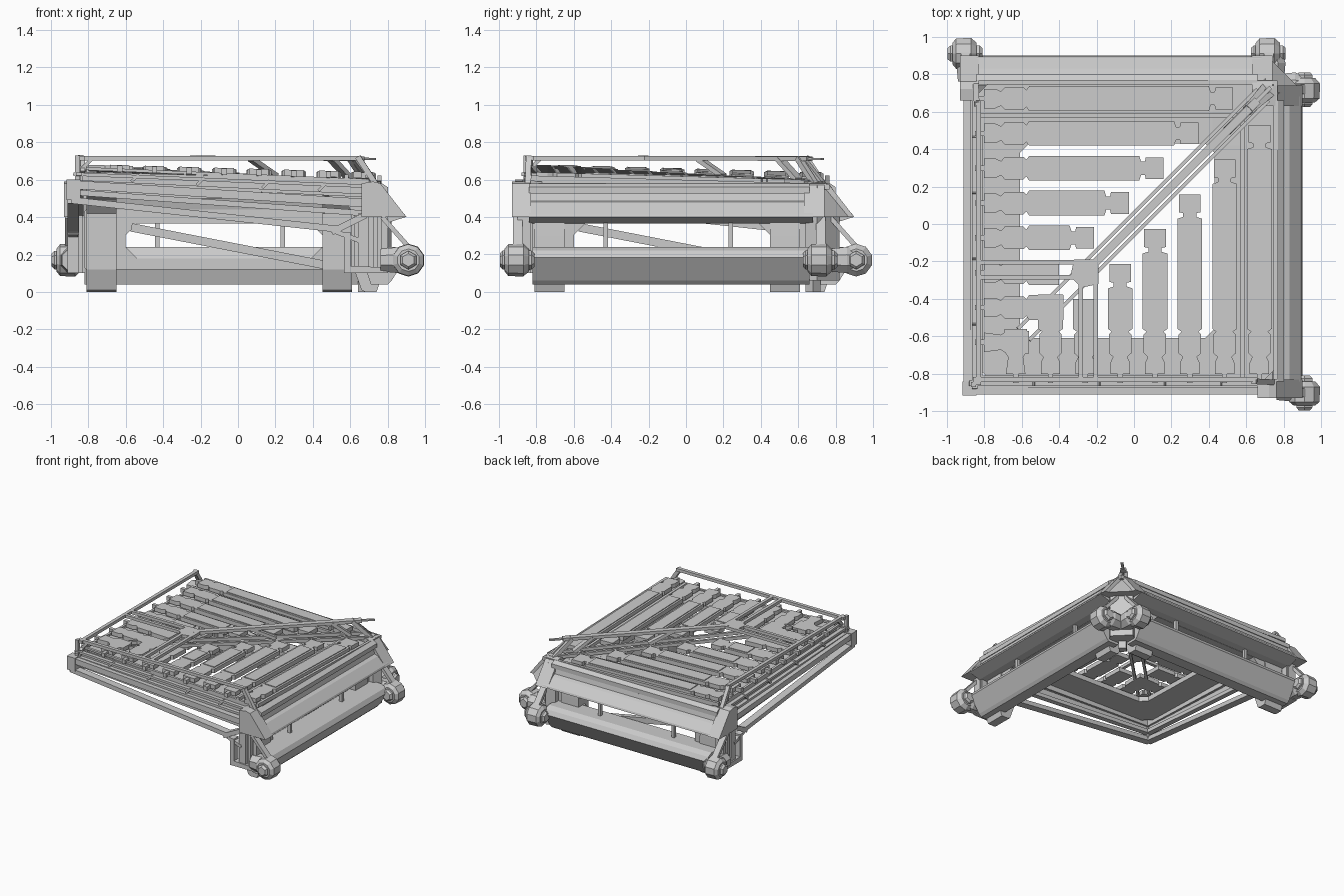
import bpy, bmesh
from math import pi, cos, sin
from mathutils import Vector

AX = {'x': lambda u, v, t: (t, u, v), 'y': lambda u, v, t: (u, t, v), 'z': lambda u, v, t: (u, v, t)}


def roof_z(x, y):
    return 0.63 - 0.028 * (x + y)


def make(name, verts, faces, mirror=True):
    # builds the part, and its twin reflected across the x = y diagonal
    for twin in ((False, True) if mirror else (False,)):
        bm = bmesh.new()
        vs = [bm.verts.new((v[1], v[0], v[2]) if twin else v) for v in verts]
        for f in faces:
            bm.faces.new([vs[i] for i in f])
        bmesh.ops.recalc_face_normals(bm, faces=bm.faces)
        label = name + ("_twin" if twin else "")
        me = bpy.data.meshes.new(label)
        bm.to_mesh(me)
        bm.free()
        bpy.context.collection.objects.link(bpy.data.objects.new(label, me))


def loft(name, a, b, mirror=True):
    n = len(a)
    faces = [tuple(range(n)), tuple(range(n, 2 * n))]
    faces += [(i, (i + 1) % n, n + (i + 1) % n, n + i) for i in range(n)]
    make(name, list(a) + list(b), faces, mirror)


def prism(name, pts, axis, t0, t1, mirror=True):
    f = AX[axis]
    loft(name, [f(u, v, t0) for u, v in pts], [f(u, v, t1) for u, v in pts], mirror)


def box(name, x0, x1, y0, y1, z0, z1, mirror=True):
    prism(name, [(x0, y0), (x1, y0), (x1, y1), (x0, y1)], 'z', z0, z1, mirror)


def bar(name, p, q, w, h, mirror=True):
    p, q = Vector(p), Vector(q)
    d = (q - p).normalized()
    side = d.cross(Vector((0, 0, 1))).normalized()
    up = side.cross(d)
    off = [side * sx * w / 2 + up * sz * h / 2 for sx, sz in ((-1, -1), (1, -1), (1, 1), (-1, 1))]
    loft(name, [p + o for o in off], [q + o for o in off], mirror)


def slab(name, pts, low, high, mirror=True):
    # plan outline laid on the sloping roof
    loft(name, [(x, y, roof_z(x, y) + low) for x, y in pts],
         [(x, y, roof_z(x, y) + high) for x, y in pts], mirror)


def octagon(a0, a1, b0, b1, c):
    return [(a0 + c, b0), (a1 - c, b0), (a1, b0 + c), (a1, b1 - c),
            (a1 - c, b1), (a0 + c, b1), (a0, b1 - c), (a0, b0 + c)]


def ring(name, outer, inner, f, g, mirror=True):
    # plate with a hole; f and g map plan points to its two faces
    n = len(outer)
    verts = [m(*p) for m in (f, g) for loop in (outer, inner) for p in loop]
    faces = []
    for i in range(n):
        j = (i + 1) % n
        for a, b in ((0, n), (2 * n, 3 * n), (0, 2 * n), (n, 3 * n)):
            faces.append((a + i, a + j, b + j, b + i))
    make(name, verts, faces, mirror)


def disc(name, c, axis, stations, n):
    # turned part: stations are (offset along axis, radius)
    verts = []
    for t, r in stations:
        for k in range(n):
            a = 2 * pi * (k + 0.5) / n
            verts.append(tuple(Vector(c) + Vector(AX[axis](r * cos(a), r * sin(a), t))))
    faces = [tuple(range(n)), tuple(range(len(verts) - n, len(verts)))]
    for s in range(len(stations) - 1):
        for k in range(n):
            l = (k + 1) % n
            faces.append((s * n + k, s * n + l, s * n + n + l, s * n + n + k))
    make(name, verts, faces)


# --- outer wall ---
prism("lower_wall_beam", [(0.71, 0.04), (0.8, 0.04), (0.82, 0.06), (0.9, 0.185), (0.88, 0.22), (0.84, 0.24), (0.7, 0.24), (0.67, 0.16)],
      'y', -0.82, 0.66)
prism("upper_wall_beam", [(0.7, 0.365), (0.8, 0.37), (0.895, 0.4), (0.89, 0.415), (0.83, 0.475), (0.8, 0.485), (0.79, 0.53), (0.74, 0.55), (0.66, 0.5)],
      'y', -0.84, 0.68)
prism("wall_crown_rail", [(0.75, 0.54), (0.8, 0.525), (0.8, 0.56), (0.77, 0.58), (0.75, 0.58)], 'y', -0.84, 0.66)
ring("wall_window_panel", octagon(-0.82, 0.68, 0.12, 0.44, 0.01), octagon(-0.6, 0.45, 0.18, 0.365, 0.06),
     lambda u, v: (0.67, u, v), lambda u, v: (0.74, u, v))
for y in (-0.43, 0.24):
    box("window_bar", 0.76, 0.785, y - 0.012, y + 0.012, 0.23, 0.38)
bar("inner_sloping_bar", (0.67, -0.57, 0.345), (0.67, 0.46, 0.145), 0.04, 0.045)

# --- inner ribs with feet ---
rib = [(0.62, 0.12), (0.66, 0.01), (0.68, 0), (0.74, 0), (0.76, 0.06), (0.75, 0.3), (0.74, 0.48), (0.66, 0.56),
       (0.42, 0.57), (0.42, 0.53), (0.56, 0.49), (0.62, 0.42)]
for y0, y1 in ((-0.81, -0.65), (0.45, 0.61)):
    prism("wall_rib", rib, 'y', y0, y1)

# --- back corner column ---
prism("corner_column", [(0.64, 0.7), (0.64, 0.78), (0.7, 0.82), (0.82, 0.7), (0.78, 0.64), (0.7, 0.64)],
      'z', 0.06, 0.42, False)
prism("corner_foot", [(0.64, 0.68), (0.68, 0.72), (0.72, 0.68), (0.68, 0.64)], 'z', 0.0, 0.1, False)
loft("corner_hip", [(0.64, 0.74, 0.4), (0.66, 0.89, 0.4), (0.72, 0.89, 0.4), (0.89, 0.72, 0.4), (0.89, 0.66, 0.4), (0.74, 0.64, 0.4)],
     [(0.64, 0.7, 0.57), (0.66, 0.76, 0.57), (0.7, 0.77, 0.57), (0.77, 0.7, 0.57), (0.76, 0.66, 0.57), (0.7, 0.64, 0.57)], False)

# --- end blocks, posts and joints of each wall ---
wedge = [(0.66, 0.4), (0.9, 0.4), (0.76, 0.58), (0.72, 0.59), (0.66, 0.58)]
prism("end_block", wedge, 'y', -0.93, -0.83)
prism("end_block_rear", wedge, 'y', 0.63, 0.74)
for x0, x1 in ((0.64, 0.7), (0.72, 0.745), (0.765, 0.8)):
    box("end_post", x0, x1, -0.9, -0.83, 0.1, 0.42)
box("post_backing", 0.68, 0.79, -0.86, -0.82, 0.1, 0.42)
prism("post_bracket", [(0.565, 0.1), (0.8, 0.1), (0.8, 0.13), (0.6, 0.14), (0.6, 0.32), (0.565, 0.32)], 'y', -0.91, -0.85)
bar("bracket_brace", (0.5, -0.88, 0.32), (0.68, -0.88, 0.41), 0.06, 0.035)
bar("bracket_strut", (0.5, -0.88, 0.33), (0.66, -0.88, 0.27), 0.05, 0.025)
for y in (-0.9, 0.72):
    bar("joint_strut", (0.77, y, 0.4), (0.93, y, 0.22), 0.05, 0.025)
    c = (0.91, y, 0.17)
    disc("joint_drum", c, 'y', [(-0.07, 0.06), (-0.05, 0.085), (0.03, 0.088), (0.06, 0.06)], 10)
    disc("joint_nut", c, 'y', [(-0.095, 0.035), (-0.08, 0.05), (0.075, 0.05), (0.09, 0.035)], 6)
    disc("joint_arm", (0.84, y + 0.02, 0.17), 'x', [(-0.08, 0.065), (0.02, 0.075), (0.06, 0.06)], 8)

# --- sloping open-side frame ---
bar("side_upper_beam", (-0.91, -0.88, 0.575), (0.68, -0.88, 0.475), 0.06, 0.045)
bar("side_lower_beam", (-0.89, -0.88, 0.49), (0.54, -0.88, 0.335), 0.06, 0.035)
bar("side_inner_beam", (-0.85, -0.845, 0.53), (0.68, -0.845, 0.42), 0.04, 0.03)
box("front_left_corner", -0.915, -0.84, -0.915, -0.84, 0.49, 0.6, False)
bar("side_panel_top", (-0.88, -0.85, 0.63), (0.68, -0.85, 0.565), 0.03, 0.018)
bar("side_panel_base", (-0.88, -0.86, 0.59), (0.68, -0.86, 0.515), 0.03, 0.018)
bar("side_panel_skin", (-0.86, -0.835, 0.605), (0.68, -0.835, 0.54), 0.012, 0.06)
for x in (-0.55, -0.2, 0.15, 0.45):
    bar("panel_divider", (x - 0.02, -0.85, 0.562 - 0.05 * x), (x + 0.02, -0.85, 0.602 - 0.045 * x), 0.03, 0.015)

# --- ceiling plate with square opening ---
ring("ceiling_plate", octagon(-0.83, 0.76, -0.83, 0.76, 0.06), octagon(-0.61, 0.43, -0.61, 0.43, 0.05),
     lambda x, y: (x, y, roof_z(x, y) - 0.075), lambda x, y: (x, y, roof_z(x, y) - 0.035), False)

# --- roof slats with necked ends ---
for i in range(8):
    c = 0.67 - 0.186 * i
    end = c - 0.14 if i < 6 else c + 0.07
    w = 0.066
    steps = [(-0.8, 0.052), (-0.74, 0.052), (-0.71, 0.038), (-0.69, 0.06), (-0.59, 0.06), (-0.575, 0.045), (-0.56, w)]
    if i < 5:
        steps += [(end - 0.13, w), (end - 0.12, 0.035), (end - 0.1, 0.035), (end - 0.095, 0.058), (end, 0.058)]
    elif i < 7:
        steps += [(end, w)]
    else:
        steps = [(-0.8, 0.052), (-0.71, 0.04), (-0.68, 0.06), (end, 0.06)]
    slab("roof_slat", [(c + r, y) for y, r in steps] + [(c - r, y) for y, r in reversed(steps)], -0.025, 0.008)
    if i < 5:
        a, b = -0.54, end - 0.15
        slab("slat_ridge", [(c - 0.05, a), (c + 0.05, a), (c + 0.05, b), (c - 0.05, b)], 0.006, 0.014)
    slab("slat_clip", [(c - 0.014, -0.85), (c + 0.014, -0.85), (c + 0.014, -0.79), (c - 0.014, -0.79)], -0.03, 0.003)
for x in (0.58, 0.755):
    bar("roof_edge_rail", (x, -0.83, roof_z(x, -0.83) - 0.025), (x, x + 0.01, roof_z(x, x) - 0.025), 0.022, 0.03)

# --- raised guard rails ---
bar("guard_rail", (-0.86, -0.83, 0.715), (0.66, -0.83, 0.715), 0.028, 0.024)
bar("guard_rail_drop", (0.64, -0.84, 0.722), (0.74, -0.845, 0.57), 0.03, 0.03)
bar("guard_low_rail", (-0.84, -0.82, 0.66), (0.7, -0.82, 0.595), 0.02, 0.016)
bar("guard_corner_brace", (-0.85, -0.83, 0.64), (-0.78, -0.83, 0.712), 0.025, 0.02)
box("guard_corner_post", -0.87, -0.845, -0.87, -0.845, 0.6, 0.73, False)
for x in (-0.285, -0.205):
    bar("cross_rail", (x, -0.84, 0.715), (x, -0.27, 0.715), 0.025, 0.024)
prism("rail_hub", [(-0.34, -0.28), (-0.28, -0.34), (-0.19, -0.32), (-0.19, -0.19), (-0.32, -0.19)], 'z', 0.703, 0.727, False)
bar("diagonal_rail", (-0.24, -0.24, 0.716), (0.66, 0.66, 0.712), 0.045, 0.024, False)
bar("diagonal_rail_tip", (0.64, 0.64, 0.712), (0.73, 0.73, 0.71), 0.02, 0.012, False)
bar("diagonal_side_rail", (-0.62, -0.56, 0.65), (0.66, 0.72, 0.585), 0.02, 0.025)
bar("diagonal_drop", (0.62, 0.6, 0.715), (0.74, 0.7, 0.56), 0.03, 0.03)
bar("diagonal_brace", (0.5, 0.5, 0.71), (0.6, 0.6, 0.6), 0.05, 0.025, False)
bar("diagonal_mid_brace", (0.07, 0.07, 0.71), (0.2, 0.2, 0.62), 0.04, 0.025, False)
